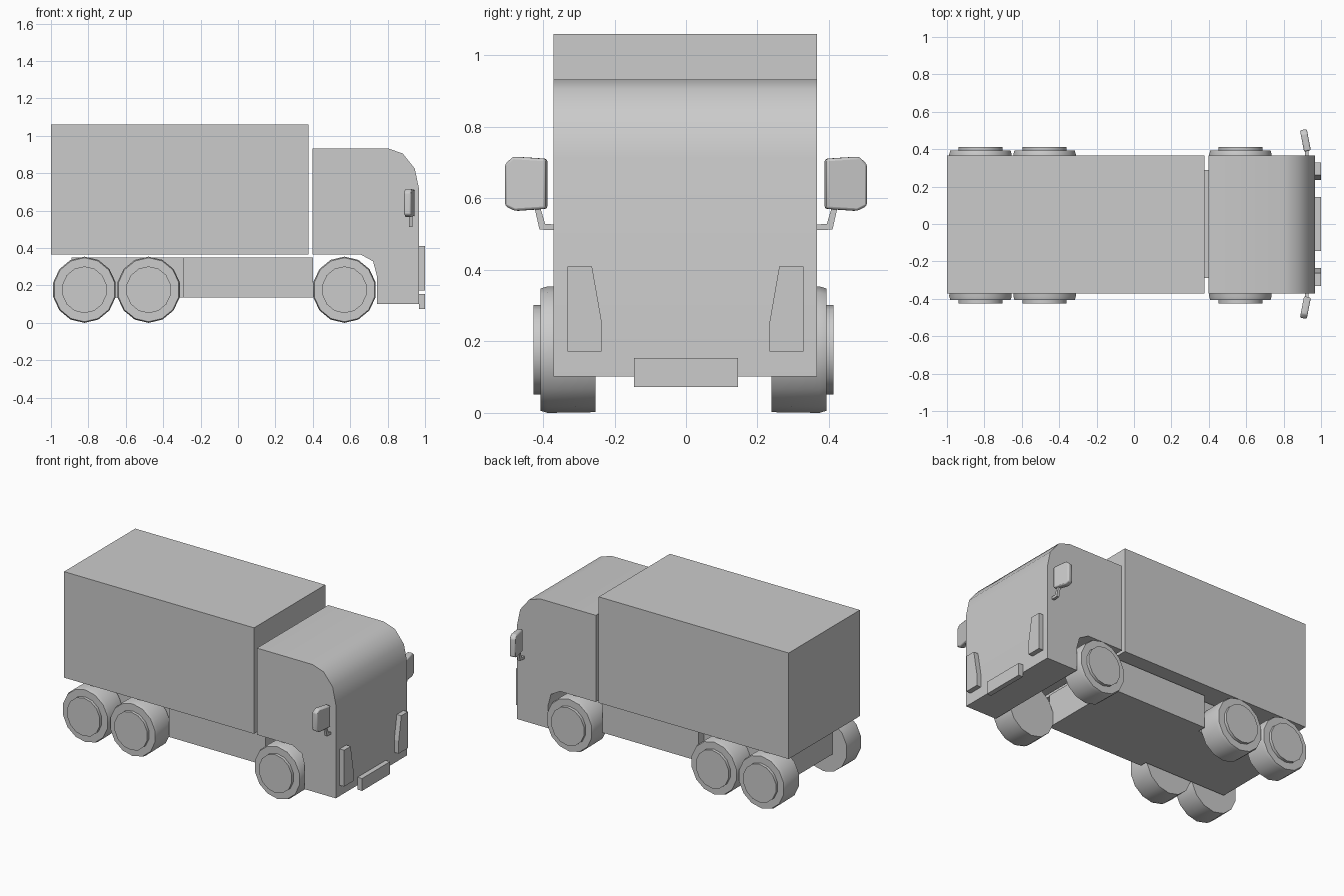
import bpy, bmesh, math
from mathutils import Matrix, Vector

if "Cube" in bpy.data.objects:
    bpy.data.objects.remove(bpy.data.objects["Cube"])


def finish(name, bm, smooth=None):
    bmesh.ops.recalc_face_normals(bm, faces=bm.faces[:])
    mesh = bpy.data.meshes.new(name)
    bm.to_mesh(mesh)
    bm.free()
    ob = bpy.data.objects.new(name, mesh)
    bpy.context.collection.objects.link(ob)
    if smooth:
        bpy.ops.object.select_all(action='DESELECT')
        ob.select_set(True)
        bpy.context.view_layer.objects.active = ob
        bpy.ops.object.shade_smooth_by_angle(angle=math.radians(smooth))
    return ob


def extrude(name, points, vec, smooth=None):
    """Solid made by sweeping a closed 3D outline along vec."""
    bm = bmesh.new()
    face = bm.faces.new([bm.verts.new(p) for p in points])
    res = bmesh.ops.extrude_face_region(bm, geom=[face], use_keep_orig=True)
    verts = [g for g in res['geom'] if isinstance(g, bmesh.types.BMVert)]
    bmesh.ops.translate(bm, vec=Vector(vec), verts=verts)
    return finish(name, bm, smooth)


def box(name, x, y, z):
    pts = [(x[0], y[0], z[0]), (x[1], y[0], z[0]),
           (x[1], y[0], z[1]), (x[0], y[0], z[1])]
    return extrude(name, pts, (0, y[1] - y[0], 0))


def lathe_y(name, profile, centre, side, sides=14):
    """Closed turned solid around the y axis; profile = (radius, y)."""
    bm = bmesh.new()
    rings = []
    for r, y in profile:
        rings.append([bm.verts.new((
            centre[0] + 0.967 * r * math.sin(2 * math.pi * i / sides),
            centre[1] + side * y,
            centre[2] + r * math.cos(2 * math.pi * i / sides)))
            for i in range(sides)])
    for a, b in zip(rings, rings[1:]):
        for i in range(sides):
            j = (i + 1) % sides
            bm.faces.new((a[i], a[j], b[j], b[i]))
    bm.faces.new(rings[0])
    bm.faces.new(rings[-1])
    return finish(name, bm, 40)


# Cargo box and chassis
box("cargo_box", (-1, 0.376), (-0.371, 0.366), (0.366, 1.06))
box("chassis_middle", (-0.295, 0.402), (-0.29, 0.29), (0.135, 0.35))
box("chassis_rear", (-0.89, -0.295), (-0.245, 0.235), (0.135, 0.35))

# Cab: side profile with rounded roof front and wheel arch
cab = [(0.397, 0.366), (0.397, 0.933), (0.80, 0.933), (0.88, 0.906),
       (0.945, 0.825), (0.968, 0.716), (0.968, 0.102), (0.743, 0.102),
       (0.743, 0.25), (0.722, 0.329), (0.655, 0.366)]
extrude("cab", [(x, -0.371, z) for x, z in cab], (0, 0.737, 0), 40)

# Front details
box("front_plate", (0.968, 1.0), (-0.145, 0.145), (0.073, 0.154))
lamp = [(0.33, 0.172), (0.235, 0.172), (0.235, 0.255), (0.262, 0.41), (0.33, 0.41)]

for side, label in ((-1, "right"), (1, "left")):
    extrude("headlight_" + label,
            [(0.968, side * y - 0.001, z) for y, z in lamp], (0.032, 0, 0))

    # Wheels with raised hubs
    for x, axle in ((-0.821, "rear"), (-0.478, "middle"), (0.569, "front")):
        c = (x, -0.007, 0.177)
        lathe_y(f"tyre_{axle}_{label}",
                [(0.175, 0.246), (0.177, 0.38), (0.171, 0.40)], c, side)
        lathe_y(f"hub_{axle}_{label}",
                [(0.125, 0.385), (0.125, 0.419)], c, side)

    # Mirror housing: rounded slab turned slightly backwards
    housing = [(-0.058, -0.07), (0.03, -0.076), (0.058, -0.062),
               (0.058, 0.055), (0.035, 0.076), (-0.058, 0.07)]
    rot = Matrix.Rotation(math.radians(11), 3, 'Z')
    pts = []
    for y, z in housing:
        p = rot @ Vector((-0.018, y, z)) + Vector((0.916, 0.447, 0.641))
        pts.append((p.x, side * p.y, p.z))
    d = rot @ Vector((0.037, 0, 0))
    ob = extrude("mirror_" + label, pts, (d.x, side * d.y, 0), 60)
    bev = ob.modifiers.new("rounding", 'BEVEL')
    bev.width = 0.007
    bev.segments = 2

    # Mirror arm: short bracket bent upwards
    arm = [(0.366, 0.511), (0.41, 0.513), (0.424, 0.575), (0.408, 0.575),
           (0.394, 0.529), (0.366, 0.527)]
    extrude("mirror_arm_" + label,
            [(0.914, side * y, z) for y, z in arm], (0.018, 0, 0))
